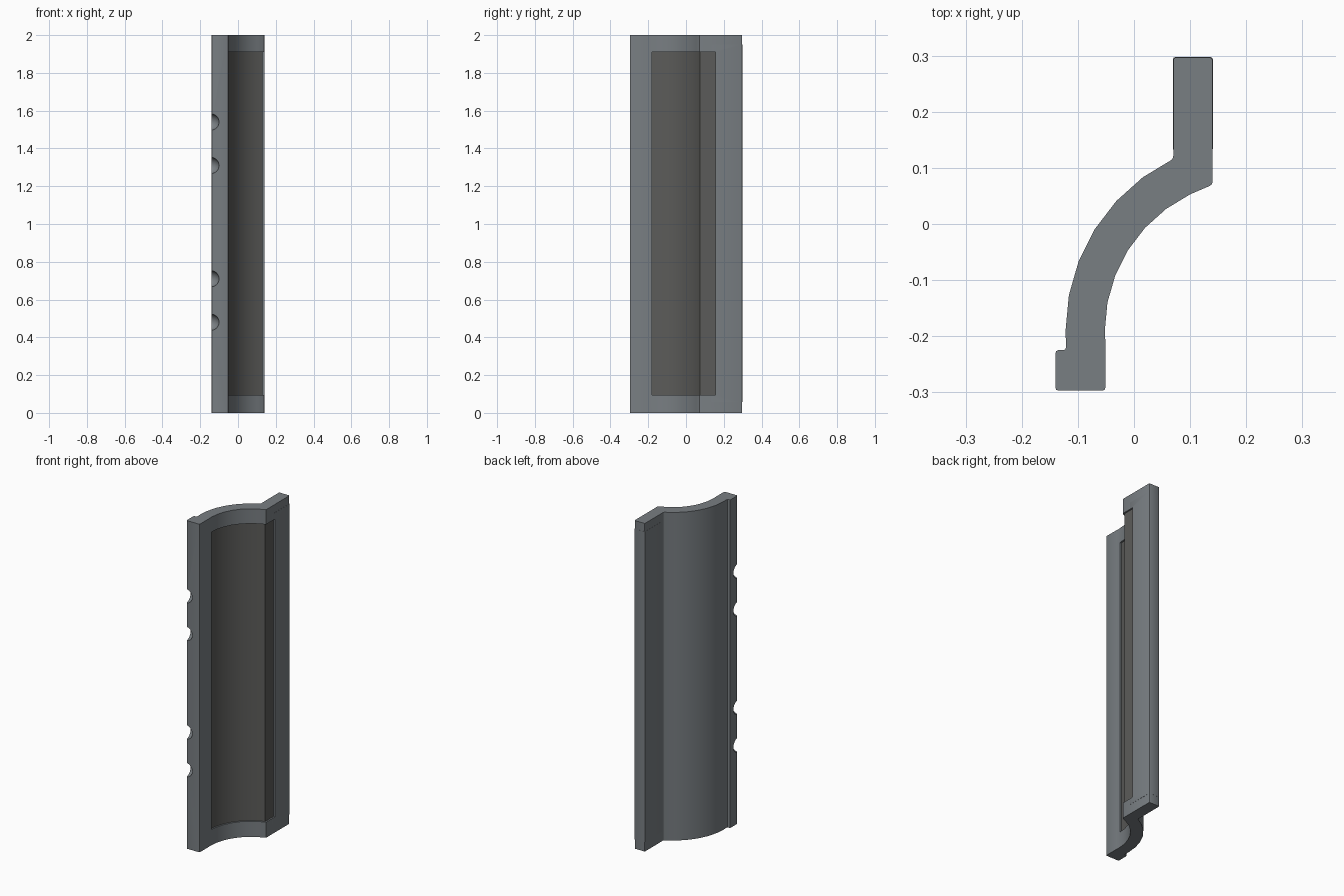
import bpy, bmesh, math

if "Cube" in bpy.data.objects:
    bpy.data.objects.remove(bpy.data.objects["Cube"])

CX, CY, R_IN, R_OUT = 0.218, -0.19, 0.27, 0.34   # quarter-cove arc in plan
ANGLES = [10.7 * i for i in range(7)]


def material(name, rgb):
    m = bpy.data.materials.new(name)
    m.diffuse_color = (*rgb, 1)
    m.use_nodes = True
    m.node_tree.nodes["Principled BSDF"].inputs["Base Color"].default_value = m.diffuse_color
    return m


GREY = material("blue_grey_frame", (0.19, 0.21, 0.225))
DARK = material("dark_grey_panel", (0.105, 0.105, 0.10))


def arc(r, a):
    a = math.radians(a)
    return (CX - r * math.cos(a), CY + r * math.sin(a))


def extrude(name, pts, z0, z1, mat, bevel=0):
    bm = bmesh.new()
    face = bm.faces.new([bm.verts.new((x, y, z0)) for x, y in pts])
    ext = bmesh.ops.extrude_face_region(bm, geom=[face])
    top = [v for v in ext["geom"] if isinstance(v, bmesh.types.BMVert)]
    bmesh.ops.translate(bm, verts=top, vec=(0, 0, z1 - z0))
    bmesh.ops.recalc_face_normals(bm, faces=bm.faces)
    if bevel:   # round only the upright corners
        edges = [e for e in bm.edges
                 if abs(e.verts[0].co.z - e.verts[1].co.z) > 0.1
                 and e.calc_face_angle(0) > 0.4]
        bmesh.ops.bevel(bm, geom=edges, offset=bevel, segments=2,
                        profile=0.5, affect='EDGES')
    me = bpy.data.meshes.new(name)
    bm.to_mesh(me)
    bm.free()
    me.materials.append(mat)
    ob = bpy.data.objects.new(name, me)
    bpy.context.collection.objects.link(ob)
    return ob


def cut(ob, cutter):
    m = ob.modifiers.new("cut", 'BOOLEAN')
    m.operation, m.solver, m.object = 'DIFFERENCE', 'EXACT', cutter
    bpy.context.view_layer.objects.active = ob
    bpy.ops.object.modifier_apply(modifier=m.name)


def inner_path(d):
    """Concave face of the panel, pushed a depth d into the material."""
    r, x = R_IN + d, 0.14 - d
    pts = [(CX - math.sqrt(r * r - 0.0001), -0.18)]
    pts += [arc(r, a) for a in ANGLES[1:]]
    pts += [(x, CY + math.sqrt(r * r - (CX - x) ** 2)), (x, 0.155)]
    return pts


# Frame: plan profile extruded to full height
profile = [(-0.14, -0.297), (-0.14, -0.225), (-0.121, -0.225)]
profile += [arc(R_OUT, a) for a in ANGLES]
profile += [(0.07, 0.297), (0.14, 0.297), (0.14, 0.07)]
profile += [arc(R_IN, a) for a in reversed(ANGLES)]
profile += [(-0.051, -0.21), (-0.051, -0.297)]
frame = extrude("frame", profile, 0, 2, GREY, 0.005)

# Flange cover: very slightly proud sleeve around the straight edge
flange = extrude("flange_cover", [(0.0692, 0.13), (0.1408, 0.13),
                                  (0.1408, 0.2978), (0.0692, 0.2978)],
                 0.057, 1.95, GREY, 0.005)

# Shallow recess on the concave face
recess = extrude("recess_cutter", inner_path(0.01) + inner_path(-0.03)[::-1],
                 0.095, 1.91, GREY)
cut(frame, recess)
cut(flange, recess)
cutters = [recess]

# Rounded bites along the narrow outer corner
for z in (0.48, 0.71, 1.31, 1.54):
    bpy.ops.mesh.primitive_uv_sphere_add(segments=20, ring_count=12, radius=0.043,
                                         location=(-0.143, -0.299, z))
    bite = bpy.context.object
    bite.data.materials.append(GREY)
    cut(frame, bite)
    cutters.append(bite)
for c in cutters:
    bpy.data.objects.remove(c)

# Dark inlay lining the recess floor
inlay = extrude("dark_inlay", inner_path(0.009) + inner_path(0.015)[::-1],
                0.095, 1.91, DARK)

for ob in (frame, flange, inlay):
    bpy.ops.object.select_all(action='DESELECT')
    ob.select_set(True)
    bpy.context.view_layer.objects.active = ob
    bpy.ops.object.shade_smooth_by_angle(angle=math.radians(30))
